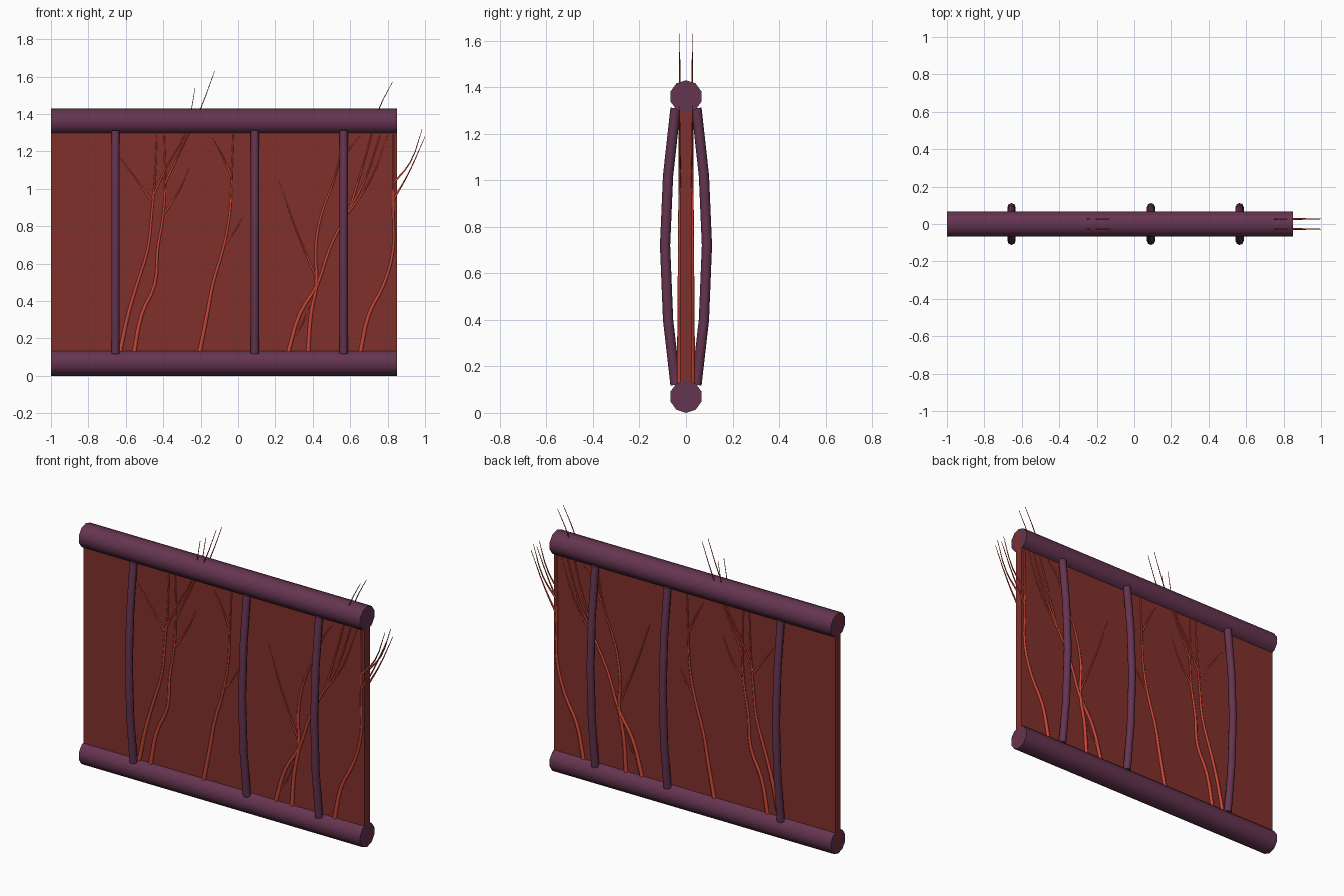
import bpy, bmesh, math
from mathutils import Matrix

if "Cube" in bpy.data.objects:
    bpy.data.objects.remove(bpy.data.objects["Cube"])


def material(name, rgba):
    m = bpy.data.materials.new(name)
    m.diffuse_color = rgba
    m.use_nodes = True
    m.node_tree.nodes["Principled BSDF"].inputs["Base Color"].default_value = m.diffuse_color
    return m


FRAME = material("frame_purple", (0.13, 0.035, 0.08, 1))
SKIN = material("membrane_red", (0.22, 0.03, 0.025, 0.85))
VEIN = material("vein_red", (0.58, 0.06, 0.035, 1))
X0, X1 = -1.0, 0.85
MID = (X0 + X1) / 2


def mesh_object(name, bm, mat):
    me = bpy.data.meshes.new(name)
    bm.to_mesh(me)
    bm.free()
    me.materials.append(mat)
    ob = bpy.data.objects.new(name, me)
    bpy.context.collection.objects.link(ob)
    return ob


def rail(name, z):
    bm = bmesh.new()
    bmesh.ops.create_cone(bm, cap_ends=True, segments=10, radius1=0.07,
                          radius2=0.07, depth=X1 - X0)
    # one corner points straight up
    turn = Matrix.Rotation(math.pi / 2, 4, 'Y')
    bmesh.ops.transform(bm, matrix=Matrix.Translation((MID, 0, z)) @ turn, verts=bm.verts)
    top = max(bm.verts, key=lambda v: v.co.z).co
    if top.z - z < 0.0699:
        bmesh.ops.rotate(bm, cent=(MID, 0, z), verts=bm.verts,
                         matrix=Matrix.Rotation(math.pi / 10, 3, 'X'))
    for f in bm.faces:
        f.smooth = len(f.verts) == 4
    for e in bm.edges:
        e.smooth = all(len(f.verts) == 4 for f in e.link_faces)
    mesh_object(name, bm, FRAME)


def tubes(name, mat, paths, bevel, res, curved):
    """paths: list of (points, start radius, end radius)"""
    cu = bpy.data.curves.new(name, 'CURVE')
    cu.dimensions = '3D'
    cu.bevel_depth = bevel
    cu.bevel_resolution = res
    cu.resolution_u = 3
    cu.use_fill_caps = True
    cu.materials.append(mat)
    for pts, r0, r1 in paths:
        sp = cu.splines.new('BEZIER' if curved else 'POLY')
        items = sp.bezier_points if curved else sp.points
        items.add(len(pts) - 1)
        for i, (p, co) in enumerate(zip(items, pts)):
            p.co = co if curved else (*co, 1)
            p.radius = r0 + (r1 - r0) * i / (len(pts) - 1)
            if curved:
                p.handle_left_type = p.handle_right_type = 'AUTO'
        sp.use_smooth = True
    ob = bpy.data.objects.new(name, cu)
    bpy.context.collection.objects.link(ob)


# top and bottom rails
rail("bottom_rail", 0.07)
rail("top_rail", 1.36)

# membrane sheet between the rails
bm = bmesh.new()
bmesh.ops.create_cube(bm, size=1)
bmesh.ops.transform(bm, verts=bm.verts, matrix=Matrix.Translation((MID, 0, 0.715))
                    @ Matrix.Diagonal((X1 - X0, 0.05, 1.41, 1)))
mesh_object("membrane", bm, SKIN)

# bowed ribs on both faces
BOW = [(0.045, 0.12), (0.077, 0.40), (0.09, 0.72), (0.077, 1.02), (0.045, 1.31)]
for side, label in ((-1, "front"), (1, "back")):
    for n, x in enumerate((-0.655, 0.09, 0.565)):
        tubes(f"{label}_rib_{n + 1}", FRAME,
              [([(x, side * y, z) for y, z in BOW], 1, 1)], 0.022, 2, False)

# main veins: lower x positions at shared heights
HEIGHTS = (0.13, 0.33, 0.49, 0.68, 0.86, 1.05, 1.29)
TRUNKS = [
    (-0.63, -0.587, -0.54, -0.482, -0.462, -0.445, -0.435),
    (-0.555, -0.515, -0.445, -0.43, -0.40, -0.39, -0.395),
    (-0.205, -0.165, -0.135, -0.08, -0.045, -0.035, -0.025),
    (0.27, 0.33, 0.425, 0.49, 0.58, 0.68, 0.76),
    (0.375, 0.39, 0.42, 0.415, 0.445, 0.515, 0.57),
    (0.655, 0.70, 0.78, 0.83, 0.83, 0.83, 0.83),
]
# side twigs: start, middle, tip as (x, z)
TWIGS = [
    ((-.465, .94), (-.55, 1.06), (-.64, 1.18)),
    ((-.46, .95), (-.375, 1.13), (-.28, 1.30), (-.23, 1.54)),
    ((-.40, .86), (-.31, 1.00), (-.26, 1.115)),
    ((-.39, 1.03), (-.31, 1.20), (-.20, 1.43), (-.125, 1.63)),
    ((-.04, 1.08), (-.09, 1.19), (-.135, 1.27)),
    ((-.075, .70), (-.02, .77), (.025, .845)),
    ((.42, .52), (.30, .81), (.22, 1.045)),
    ((.29, .20), (.34, .27), (.38, .37)),
    ((.54, 1.10), (.60, 1.22), (.66, 1.29)),
    ((.59, .87), (.71, 1.05), (.80, 1.29)),
    ((.60, .90), (.69, 1.20), (.755, 1.43), (.825, 1.57)),
    ((.83, .94), (.91, 1.08), (1.0, 1.28)),
    ((.83, 1.03), (.92, 1.14), (.985, 1.32)),
]
for side, label in ((-1, "front"), (1, "back")):
    y = side * 0.027
    tubes(f"{label}_veins", VEIN,
          [([(x, y, z) for x, z in zip(t, HEIGHTS)], 1.0, 0.3) for t in TRUNKS],
          0.012, 1, True)
    tubes(f"{label}_twigs", VEIN,
          [([(x, y, z) for x, z in t], 0.5, 0.12) for t in TWIGS],
          0.012, 1, True)
